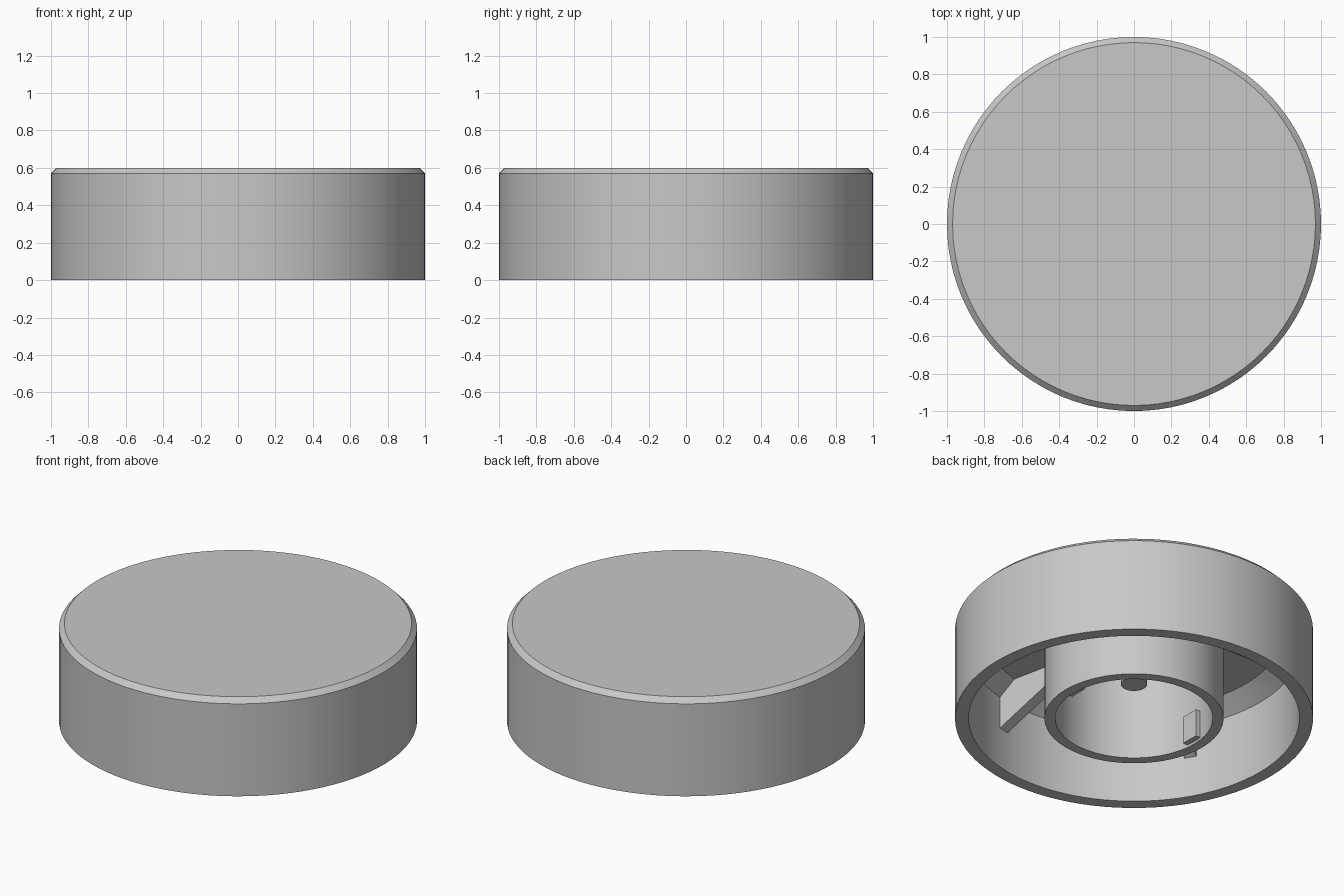
import bpy
import bmesh
from math import radians
from mathutils import Matrix, Vector

SEGMENTS = 96
CAP_UNDERSIDE = 0.53

cube = bpy.data.objects.get("Cube")
if cube:
    bpy.data.objects.remove(cube, do_unlink=True)

grey = bpy.data.materials.new("plain_grey")
grey.use_nodes = True
colour = (0.58, 0.58, 0.58, 1)
grey.diffuse_color = colour
grey.node_tree.nodes["Principled BSDF"].inputs["Base Color"].default_value = colour


def finish(name, bm, smooth=False):
    """Turn a bmesh into a named, coloured object."""
    bmesh.ops.remove_doubles(bm, verts=bm.verts, dist=0.0001)
    bmesh.ops.recalc_face_normals(bm, faces=bm.faces)
    mesh = bpy.data.meshes.new(name)
    bm.to_mesh(mesh)
    bm.free()
    mesh.materials.append(grey)
    obj = bpy.data.objects.new(name, mesh)
    bpy.context.collection.objects.link(obj)
    if smooth:
        bpy.ops.object.select_all(action="DESELECT")
        obj.select_set(True)
        bpy.context.view_layer.objects.active = obj
        bpy.ops.object.shade_smooth_by_angle(angle=radians(30))
    return obj


def lathe(name, profile, closed=False):
    """Revolve a (radius, height) profile around the z axis."""
    bm = bmesh.new()
    verts = [bm.verts.new((r, 0, z)) for r, z in profile]
    edges = [bm.edges.new(pair) for pair in zip(verts, verts[1:])]
    if closed:
        edges.append(bm.edges.new((verts[-1], verts[0])))
    bmesh.ops.spin(bm, geom=verts + edges, cent=(0, 0, 0), axis=(0, 0, 1),
                   angle=radians(360), steps=SEGMENTS, use_merge=True)
    return finish(name, bm, smooth=True)


# Hollow outer shell with a bevelled top rim and a sloped inner corner
lathe("outer_shell", [(0, 0.6), (0.97, 0.6), (1, 0.57), (1, 0), (0.924, 0),
                      (0.924, 0.45), (0.82, CAP_UNDERSIDE), (0, CAP_UNDERSIDE)])

# Central socket tube
lathe("inner_tube", [(0.5, 0), (0.5, 0.54), (0.44, 0.54), (0.44, 0)], closed=True)

# Centre pin hanging from the cap
lathe("centre_pin", [(0, 0.54), (0.073, 0.54), (0.073, 0.22), (0, 0.22)])

# Five sloped ribs bracing the wall
rib_profile = [(0.935, 0.245), (0.935, 0.54), (0.48, 0.54), (0.48, 0.47)]
rib_width = 0.07
for i in range(5):
    bm = bmesh.new()
    face = bm.faces.new([bm.verts.new((r, -rib_width / 2, z)) for r, z in rib_profile])
    extruded = bmesh.ops.extrude_face_region(bm, geom=[face])["geom"]
    moved = [v for v in extruded if isinstance(v, bmesh.types.BMVert)]
    bmesh.ops.translate(bm, verts=moved, vec=(0, rib_width, 0))
    bmesh.ops.rotate(bm, verts=bm.verts, cent=(0, 0, 0),
                     matrix=Matrix.Rotation(radians(-78 + 72 * i), 3, "Z"))
    finish(f"rib_{i + 1}", bm)

# Two small catches inside the tube
for name, side in (("left_catch", 1), ("right_catch", -1)):
    bm = bmesh.new()
    bmesh.ops.create_cube(bm, size=1)
    bmesh.ops.scale(bm, verts=bm.verts, vec=Vector((0.06, 0.11, 0.17)))
    bmesh.ops.translate(bm, verts=bm.verts, vec=(side * 0.435, 0, 0.1))
    finish(name, bm)
